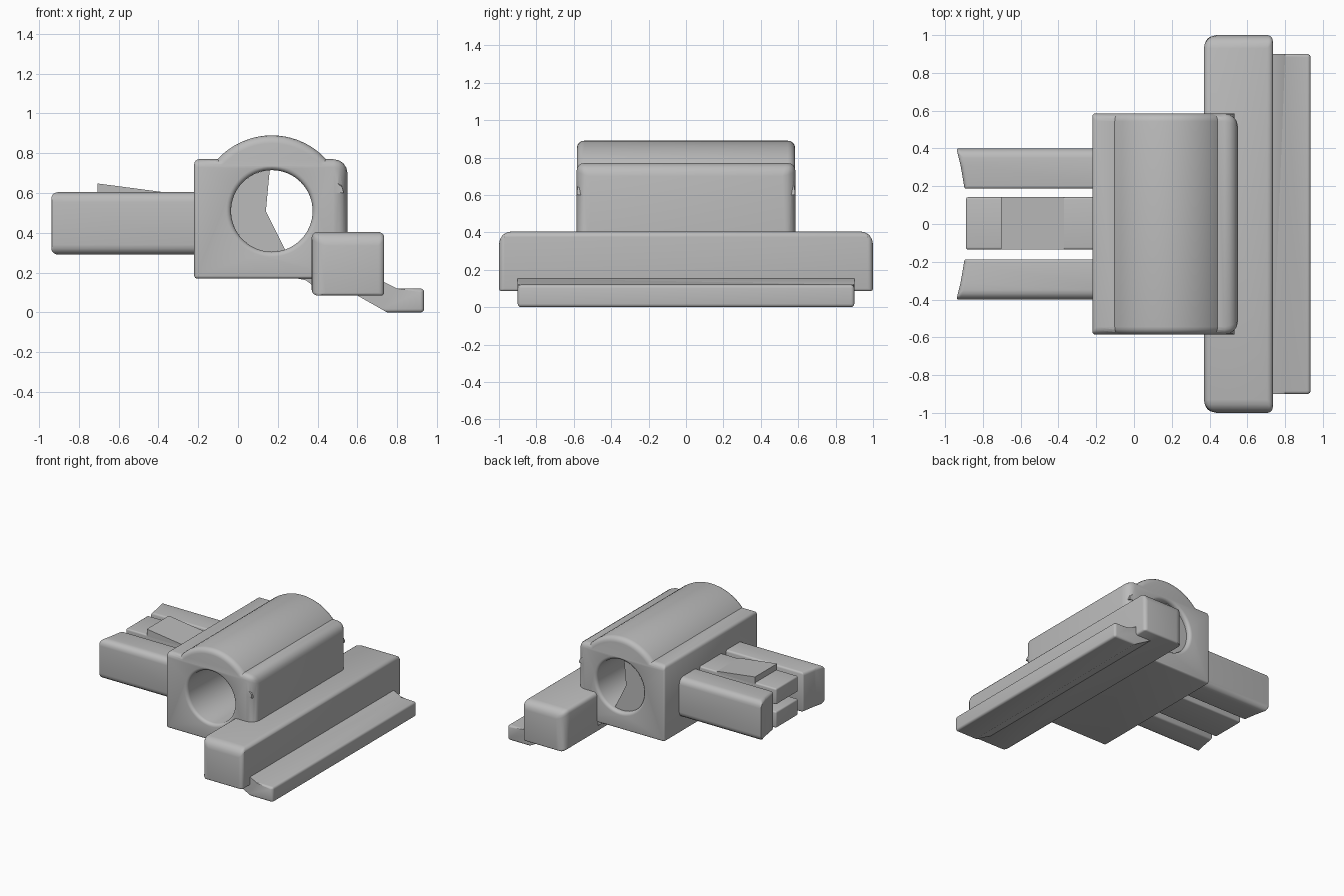
import bpy, bmesh
from math import sin, cos, pi, radians, sqrt
from mathutils import Vector

cube = bpy.data.objects.get("Cube")
if cube:
    bpy.data.objects.remove(cube, do_unlink=True)

grey = bpy.data.materials.new("plain grey")
grey.use_nodes = True
colour = (0.5, 0.5, 0.5, 1)
grey.diffuse_color = colour
grey.node_tree.nodes["Principled BSDF"].inputs["Base Color"].default_value = colour


def select(obj):
    bpy.ops.object.select_all(action='DESELECT')
    obj.select_set(True)
    bpy.context.view_layer.objects.active = obj


def apply(obj, mod):
    select(obj)
    bpy.ops.object.modifier_apply(modifier=mod.name)


def add(name, bm):
    bmesh.ops.recalc_face_normals(bm, faces=bm.faces)
    mesh = bpy.data.meshes.new(name)
    bm.to_mesh(mesh)
    bm.free()
    mesh.materials.append(grey)
    obj = bpy.data.objects.new(name, mesh)
    bpy.context.collection.objects.link(obj)
    return obj


def prism(name, profile, lo, hi, rounding=None, axis='y'):
    """Extrude a profile along y (points are x, z) or along z (points are x, y).
    rounding(mid, direction) gives the fillet radius of an edge."""
    bm = bmesh.new()
    place = (lambda a, b, t: (a, t, b)) if axis == 'y' else (lambda a, b, t: (a, b, t))
    start = [bm.verts.new(place(a, b, lo)) for a, b in profile]
    end = [bm.verts.new(place(a, b, hi)) for a, b in profile]
    bm.faces.new(start)
    bm.faces.new(end)
    for i in range(len(profile)):
        j = (i + 1) % len(profile)
        bm.faces.new((start[i], start[j], end[j], end[i]))
    if rounding:
        layer = bm.edges.layers.float.new("bevel_weight_edge")
        for e in bm.edges:
            p, q = e.verts[0].co, e.verts[1].co
            e[layer] = rounding((p + q) / 2, (q - p).normalized()) * 10
    obj = add(name, bm)
    if rounding:
        mod = obj.modifiers.new("rounding", 'BEVEL')
        mod.limit_method = 'WEIGHT'
        mod.width = 0.1
        mod.segments = 4
        mod.use_clamp_overlap = False
        apply(obj, mod)
    return obj


def rect(a0, a1, b0, b1):
    return [(a0, b0), (a1, b0), (a1, b1), (a0, b1)]


def combine(obj, other, operation):
    mod = obj.modifiers.new(operation, 'BOOLEAN')
    mod.operation = operation
    mod.solver = 'EXACT'
    mod.object = other
    apply(obj, mod)
    bpy.data.objects.remove(other, do_unlink=True)


bore_x, bore_z, bore_r, half = 0.17, 0.51, 0.205, 0.585


# Housing block with a wide fillet on its outer side
def housing_rounding(mid, d):
    if mid.x > 0.5:
        return 0.07 if mid.z > 0.3 else 0.015
    if mid.z > 0.7:
        return 0.025 if mid.x < -0.2 else 0.04
    return 0.015


housing = prism("housing", rect(-0.22, 0.55, 0.17, 0.77), -half, half, housing_rounding)

# Domed top merged into the block
dome_r, dome_z, dome_base = 0.37, 0.52, 0.6
arc_start = sqrt(dome_r ** 2 - (dome_base - dome_z) ** 2)
dome = [(bore_x + arc_start, dome_base)]
dome += [(bore_x + dome_r * cos(radians(a)), dome_z + dome_r * sin(radians(a)))
         for a in range(15, 166, 5)]
dome += [(bore_x - arc_start, dome_base)]
dome_top = prism("dome_top", dome, -half + 0.001, half - 0.001,
                 lambda mid, d: 0.04 if abs(d.y) < 0.5 and mid.z > 0.65 else 0)
combine(housing, dome_top, 'UNION')

# Through bore with rounded mouths
mouth = 0.025
side = [(bore_r + mouth * (1 - cos(t * pi / 8)), half - mouth + mouth * sin(t * pi / 8))
        for t in range(5)]
side += [(bore_r + mouth, half + 0.1), (0, half + 0.1)]
outline = [(r, -y) for r, y in reversed(side)] + side
bm = bmesh.new()
ring = [bm.verts.new((bore_x + r, y, bore_z)) for r, y in outline]
edges = [bm.edges.new(pair) for pair in zip(ring, ring[1:])]
bmesh.ops.spin(bm, geom=ring + edges, cent=(bore_x, 0, bore_z), axis=(0, 1, 0),
               angle=2 * pi, steps=64)
bmesh.ops.remove_doubles(bm, verts=bm.verts, dist=0.0005)
combine(housing, add("bore_cutter", bm), 'DIFFERENCE')

# Partial web closing one side of the bore near the back
web = [(bore_x + bore_r * cos(radians(a)), bore_z + bore_r * sin(radians(a)))
       for a in range(93, 291, 7)]
prism("bore_web", web + [(0.14, bore_z)], 0.545, 0.55)

# Cove joining the housing to the long bar
cove = [(0.3, 0.25), (0.3, 0.17), (0.34, 0.162), (0.37, 0.14), (0.39, 0.11),
        (0.41, 0.09), (0.5, 0.09), (0.5, 0.25)]
prism("housing_cove", cove, -half + 0.01, half - 0.01)


# Long bar
def bar_rounding(mid, d):
    if abs(d.y) > 0.5:
        return 0.03 if mid.z > 0.3 or mid.x < 0.5 else 0.015
    if mid.z > 0.35 or (mid.x < 0.4 and abs(d.z) > 0.5):
        return 0.07
    return 0.03 if abs(d.z) > 0.5 else 0.015


prism("long_bar", rect(0.37, 0.735, 0.085, 0.405), -1, 1, bar_rounding)

# Stepped lip along the outside of the bar
lip = [(0.6, 0.085), (0.75, 0), (0.935, 0), (0.935, 0.12), (0.8, 0.12),
       (0.73, 0.155), (0.6, 0.155)]
prism("lower_lip", lip, -0.9, 0.9, lambda mid, d: 0.018 if mid.x > 0.83 else 0)


# Pair of outer prongs with slanted tips
def prong_rounding(mid, d):
    if abs(d.x) > 0.9:
        return 0.05 if abs(mid.y) > 0.35 else 0.015
    return 0.025 if mid.x < -0.5 and abs(d.z) < 0.5 else 0.01 if mid.x < -0.5 else 0


for label, s in (("left", 1), ("right", -1)):
    plan = [(-0.94, 0.4), (-0.918, 0.31), (-0.897, 0.187), (-0.12, 0.187), (-0.12, 0.4)]
    prism(label + "_prong", [(x, s * y) for x, y in plan], 0.29, 0.605,
          prong_rounding, axis='z')

# Split middle tongue with a ramped catch on top
for label, z0, z1 in (("upper", 0.475, 0.602), ("lower", 0.29, 0.42)):
    prism(label + "_tongue", rect(-0.89, -0.12, z0, z1), -0.135, 0.142,
          lambda mid, d: 0.012 if mid.x < -0.3 else 0)
catch = [(-0.705, 0.58), (-0.705, 0.648), (-0.37, 0.604), (-0.37, 0.58)]
prism("tongue_catch", catch, -0.135, 0.142)

# Smooth shading that keeps the crisp edges
for obj in list(bpy.context.collection.objects):
    if obj.type == 'MESH' and grey.name in obj.data.materials:
        select(obj)
        bpy.ops.object.shade_smooth_by_angle(angle=radians(32))
